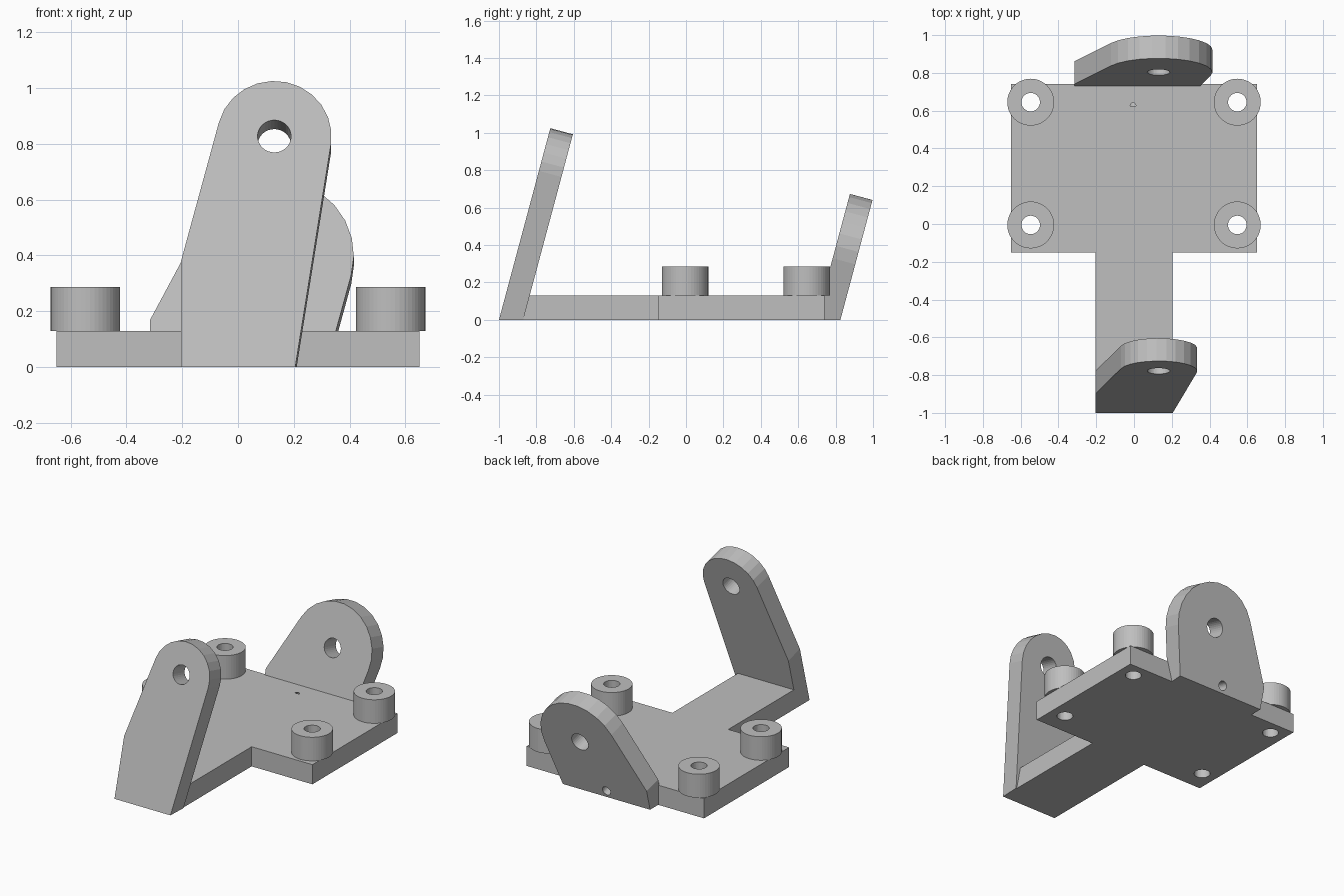
import bpy, bmesh
from math import sin, cos, pi, radians, atan2, acos, hypot

old = bpy.data.objects.get("Cube")
if old:
    bpy.data.objects.remove(old)

TILT = radians(15)
PLATE_H, BOSS_TOP = 0.13, 0.286
LUG_T = 0.125

grey = bpy.data.materials.new("plain_grey")
grey.use_nodes = True
colour = (0.52, 0.52, 0.52, 1)
grey.diffuse_color = colour
grey.node_tree.nodes["Principled BSDF"].inputs["Base Color"].default_value = colour


def flat(u, v, t):
    """Outline lies on the ground and rises along z."""
    return (u, v, t)


def leaning(y0):
    """Outline stands on the line y = y0, leans back, thickens backwards."""
    def place(u, v, t):
        return (u, y0 + v * sin(TILT) + t * cos(TILT), v * cos(TILT) - t * sin(TILT))
    return place


def prism(name, outline, place, t0, t1, trim=False):
    bm = bmesh.new()
    ends = [[bm.verts.new(place(u, v, t)) for u, v in outline] for t in (t0, t1)]
    for ring in ends:
        bm.faces.new(ring)
    for i in range(len(outline)):
        bm.faces.new([ends[0][i - 1], ends[0][i], ends[1][i], ends[1][i - 1]])
    if trim:  # slice level with the ground
        bmesh.ops.bisect_plane(bm, geom=bm.verts[:] + bm.edges[:] + bm.faces[:],
                               plane_co=(0, 0, 0), plane_no=(0, 0, -1), clear_outer=True)
        bmesh.ops.holes_fill(bm, edges=[e for e in bm.edges if e.is_boundary])
    bmesh.ops.recalc_face_normals(bm, faces=bm.faces)
    mesh = bpy.data.meshes.new(name)
    bm.to_mesh(mesh)
    bm.free()
    mesh.materials.append(grey)
    obj = bpy.data.objects.new(name, mesh)
    bpy.context.collection.objects.link(obj)
    return obj


def arc(cx, cy, r, a0, a1, n):
    return [(cx + r * cos(a0 + (a1 - a0) * i / n), cy + r * sin(a0 + (a1 - a0) * i / n))
            for i in range(n + 1)]


def circle(cx, cy, r, n=48):
    return arc(cx, cy, r, 0, 2 * pi, n)[:-1]


def lug_outline(half, kink, cx, cy, r):
    """Straight foot, sides running tangent into a round head."""
    def tangent(px, py, side):
        dx, dy = px - cx, py - cy
        return atan2(dy, dx) + side * acos(r / hypot(dx, dy))
    a0 = tangent(-half, kink, -1) % (2 * pi)
    a1 = tangent(half, 0, 1)
    return ([(-half, -0.08), (-half, kink)] + arc(cx, cy, r, a0, a1, 12)
            + [(half, 0), (half, -0.08)])


def cut(obj, cutter):
    mod = obj.modifiers.new("hole", 'BOOLEAN')
    mod.operation = 'DIFFERENCE'
    mod.solver = 'EXACT'
    mod.object = cutter


cutters = []


def hole(name, outline, place, t0, t1, targets):
    cutter = prism(name, outline, place, t0, t1)
    cutter.hide_render = True
    cutters.append(cutter)
    for obj in targets:
        cut(obj, cutter)


# T-shaped base plate with its forward arm
right_side = [(0.205, -0.9), (0.205, -0.15), (0.65, -0.15), (0.65, 0.74)]
base = prism("base_plate", right_side + [(-x, y) for x, y in reversed(right_side)],
             flat, 0, PLATE_H)

# Leaning lugs, each with a bolt hole through the head
lugs = {}
for name, y0, shape in (("front_lug", -1.0, (0.205, 0.39, 0.13, 0.856, 0.205)),
                        ("back_lug", 0.696, (0.315, 0.175, 0.13, 0.414, 0.285))):
    place = leaning(y0)
    lugs[name] = prism(name, lug_outline(*shape), place, 0, LUG_T, trim=True)
    hole(name + "_cutter", circle(shape[2], shape[3], 0.06, 32), place,
         -0.1, LUG_T + 0.1, [lugs[name]])

# Narrow blind hole drilled through the foot of the back lug into the plate
hole("drill_cutter", circle(-0.005, 0.082, 0.03, 24), leaning(0.696),
     LUG_T - 0.227, LUG_T + 0.1, [lugs["back_lug"], base])

# Four mounting bosses with holes right through the plate
for side, x in (("right", -0.547), ("left", 0.547)):
    for end, y in (("front", -0.005), ("back", 0.645)):
        boss = prism(f"{end}_{side}_boss", circle(x, y, 0.124), flat, PLATE_H, BOSS_TOP)
        hole(f"{end}_{side}_boss_cutter", circle(x, y, 0.049, 32), flat,
             -0.1, 0.5, [boss, base])

# Bake the holes, then remove the cutters
depsgraph = bpy.context.evaluated_depsgraph_get()
depsgraph.update()
solids = [o for o in bpy.context.collection.objects if o.modifiers and o.type == 'MESH']
baked = [(o, bpy.data.meshes.new_from_object(o.evaluated_get(depsgraph))) for o in solids]
for obj, mesh in baked:
    obj.modifiers.clear()
    obj.data = mesh
for cutter in cutters:
    bpy.data.objects.remove(cutter)
